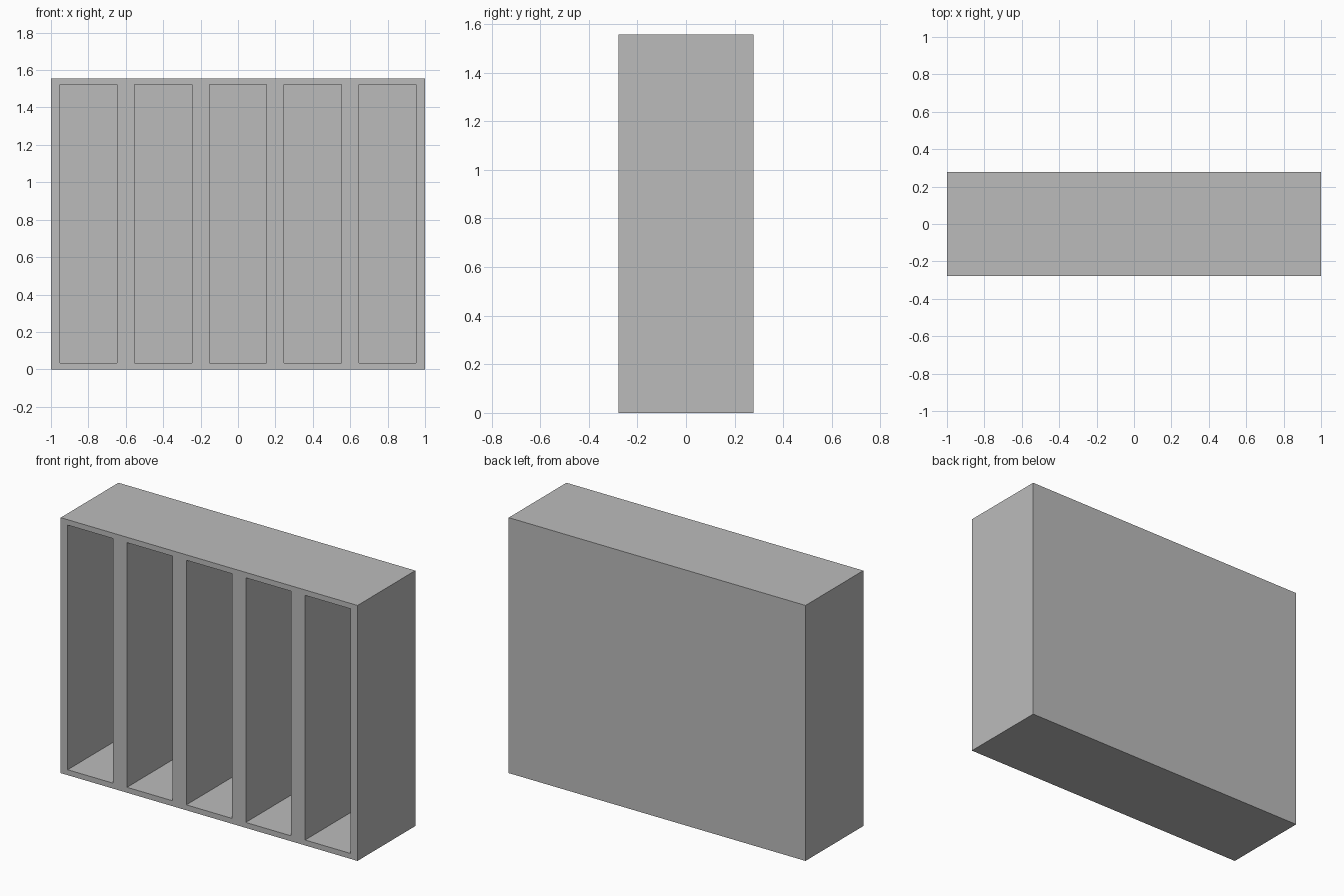
import bpy
import bmesh
from mathutils import Vector

WIDTH, DEPTH, HEIGHT = 2.0, 0.556, 1.556
BAYS, PITCH = 5, 0.4
BAY_WIDTH = 0.306
RIM = 0.033      # thickness of top, base and back panels

default = bpy.data.objects.get("Cube")
if default:
    bpy.data.objects.remove(default, do_unlink=True)

# Plain grey finish
grey = bpy.data.materials.new("plain grey")
grey.use_nodes = True
colour = (0.5, 0.5, 0.5, 1)
grey.diffuse_color = colour
grey.node_tree.nodes["Principled BSDF"].inputs["Base Color"].default_value = colour

# Solid body block standing on the ground
bm = bmesh.new()
bmesh.ops.create_cube(bm, size=1)
bmesh.ops.scale(bm, vec=(WIDTH, DEPTH, HEIGHT), verts=bm.verts)
bmesh.ops.translate(bm, vec=(0, 0, HEIGHT / 2), verts=bm.verts)
bm.normal_update()


def front_faces():
    return [f for f in bm.faces if f.normal.y < -0.9]


def cut_front(point, normal):
    """Split only the front of the block along a plane."""
    faces = front_faces()
    edges = {e for f in faces for e in f.edges}
    verts = {v for f in faces for v in f.verts}
    bmesh.ops.bisect_plane(bm, geom=faces + list(edges) + list(verts),
                           plane_co=point, plane_no=normal)
    bm.normal_update()


# Outline the bays on the front
centres = [(i - (BAYS - 1) / 2) * PITCH for i in range(BAYS)]
for z in (RIM, HEIGHT - RIM):
    cut_front(Vector((0, 0, z)), Vector((0, 0, 1)))
for c in centres:
    for side in (-1, 1):
        cut_front(Vector((c + side * BAY_WIDTH / 2, 0, 0)), Vector((1, 0, 0)))

# Sink each bay to the back panel
bays = []
for f in front_faces():
    mid = f.calc_center_median()
    if RIM < mid.z < HEIGHT - RIM and any(abs(mid.x - c) < 0.01 for c in centres):
        bays.append(f)
bmesh.ops.inset_individual(bm, faces=bays, thickness=0, depth=-(DEPTH - RIM),
                           use_even_offset=False)
bmesh.ops.recalc_face_normals(bm, faces=bm.faces)

mesh = bpy.data.meshes.new("shelf_cabinet")
bm.to_mesh(mesh)
bm.free()
mesh.materials.append(grey)
cabinet = bpy.data.objects.new("shelf_cabinet", mesh)
bpy.context.collection.objects.link(cabinet)
